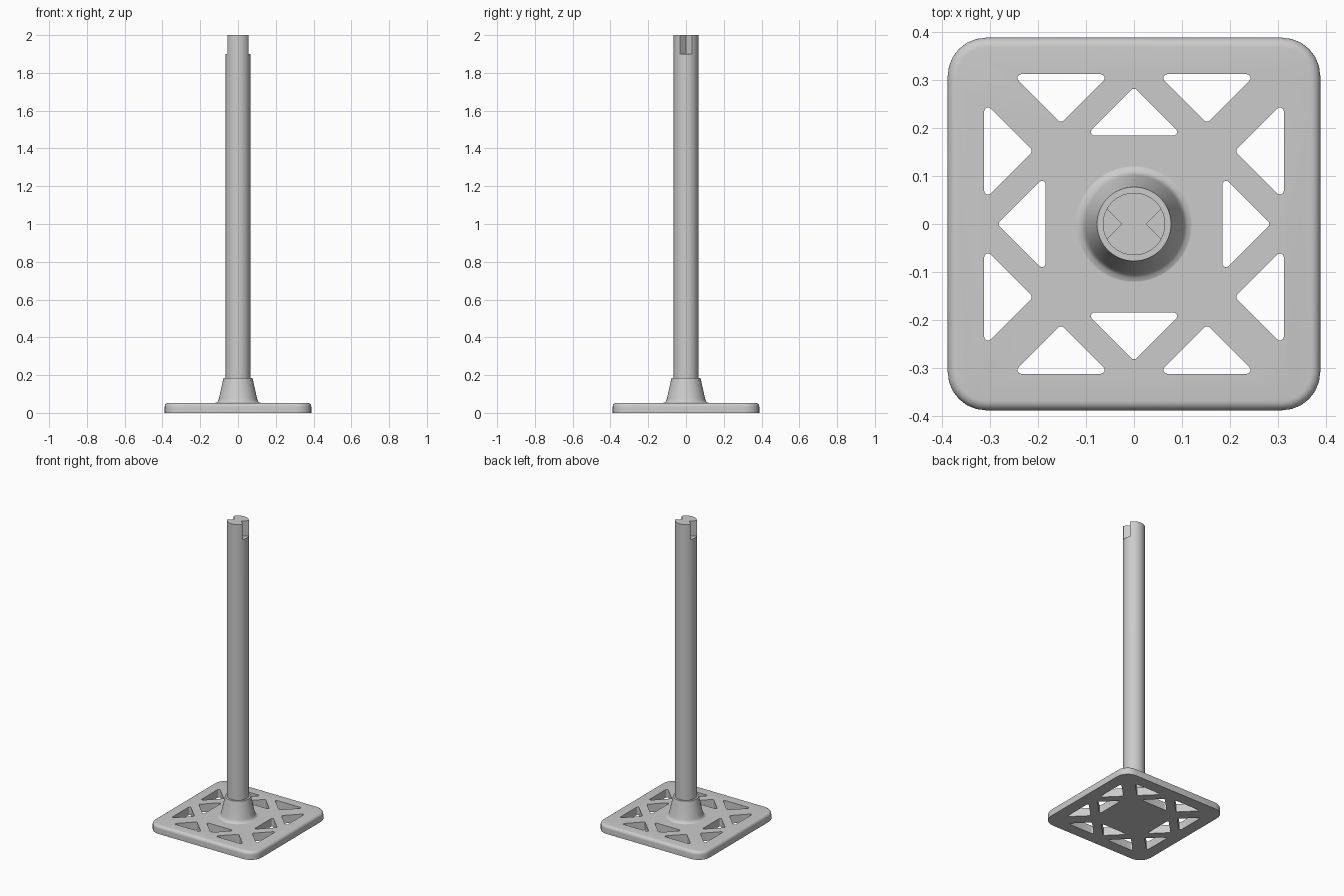
import bpy
import bmesh
from math import sin, cos, pi, atan2, radians
from mathutils import Vector, Matrix

cube = bpy.data.objects.get("Cube")
if cube:
    bpy.data.objects.remove(cube, do_unlink=True)

grey = bpy.data.materials.new("light grey")
grey.use_nodes = True
colour = (0.6, 0.6, 0.6, 1)
grey.diffuse_color = colour
grey.node_tree.nodes["Principled BSDF"].inputs["Base Color"].default_value = colour

PLATE_TOP = 0.053
HALF = 0.388
RIM = 0.02


def loft(name, rings):
    """Skin a stack of matching point loops and cap both ends."""
    bm = bmesh.new()
    loops = [[bm.verts.new(p) for p in ring] for ring in rings]
    n = len(loops[0])
    for low, high in zip(loops, loops[1:]):
        for i in range(n):
            j = (i + 1) % n
            bm.faces.new((low[i], low[j], high[j], high[i]))
    bm.faces.new(loops[0][::-1])
    bm.faces.new(loops[-1])
    bmesh.ops.recalc_face_normals(bm, faces=bm.faces)
    mesh = bpy.data.meshes.new(name)
    bm.to_mesh(mesh)
    bm.free()
    obj = bpy.data.objects.new(name, mesh)
    bpy.context.collection.objects.link(obj)
    mesh.materials.append(grey)
    return obj


def circle(r, z, n=64):
    return [(r * cos(2 * pi * i / n), r * sin(2 * pi * i / n), z) for i in range(n)]


def rounded(points, r, z, steps=6):
    """Fillet every corner of a convex counter-clockwise outline."""
    out = []
    for i, point in enumerate(points):
        p = Vector(point)
        a = (Vector(points[i - 1]) - p).normalized()
        b = (Vector(points[(i + 1) % len(points)]) - p).normalized()
        half = a.angle(b) / 2
        centre = p + (a + b).normalized() * (r / sin(half))
        start = atan2(a.x, -a.y)
        for s in range(steps + 1):
            t = start + (pi - 2 * half) * s / steps
            out.append((centre.x + r * cos(t), centre.y + r * sin(t), z))
    return out


def cut(target, cutter):
    mod = target.modifiers.new("cut", "BOOLEAN")
    mod.operation = "DIFFERENCE"
    mod.solver = "EXACT"
    mod.object = cutter
    cutter.hide_render = True


def apply_cuts(obj):
    bpy.context.view_layer.update()
    evaluated = obj.evaluated_get(bpy.context.evaluated_depsgraph_get())
    mesh = bpy.data.meshes.new_from_object(evaluated)
    cutters = [m.object for m in obj.modifiers]
    obj.modifiers.clear()
    obj.data = mesh
    for c in cutters:
        bpy.data.objects.remove(c, do_unlink=True)


def smooth(obj):
    bpy.ops.object.select_all(action="DESELECT")
    obj.select_set(True)
    bpy.context.view_layer.objects.active = obj
    bpy.ops.object.shade_smooth_by_angle(angle=radians(40))


# Base plate: rounded square with a soft upper rim
def plate_ring(inset, z):
    h = HALF - inset
    return rounded([(-h, -h), (h, -h), (h, h), (-h, h)], 0.08 - inset, z)


rings = [plate_ring(0, 0)]
for k in range(7):
    t = pi / 2 * k / 6
    rings.append(plate_ring(RIM * (1 - cos(t)), PLATE_TOP - RIM + RIM * sin(t)))
base_plate = loft("base_plate", rings)

# Triangular windows: one inner and two outer on each side
inner = [(-0.101, 0.184), (0.101, 0.184), (0, 0.285)]
outer = [(0.152, 0.21), (0.254, 0.312), (0.05, 0.312)]
mirrored = [(-x, y) for x, y in reversed(outer)]
for side in range(4):
    turn = Matrix.Rotation(side * pi / 2, 2)
    for tri in (inner, outer, mirrored):
        pts = [turn @ Vector(p) for p in tri]
        cut(base_plate, loft("window_cutter", [rounded(pts, 0.008, z) for z in (-0.05, 0.1)]))
apply_cuts(base_plate)
smooth(base_plate)

# Tapered collar with a flared foot sunk into the plate
profile = [(0.12, 0.04), (0.12, PLATE_TOP), (0.111, 0.056),
           (0.105, 0.063), (0.101, 0.075), (0.077, 0.185)]
smooth(loft("collar", [circle(r, z) for r, z in profile]))

# Post with a V-shaped notch on each side of its top
post = loft("post", [circle(0.065, z) for z in (0.04, 2.0)])
for s in (1, -1):
    wedge = [(s * 0.025, 0), (s * 0.125, s * -0.1), (s * 0.125, s * 0.1)]
    cut(post, loft("notch_cutter", [[(x, y, z) for x, y in wedge] for z in (1.9, 2.1)]))
apply_cuts(post)
smooth(post)
